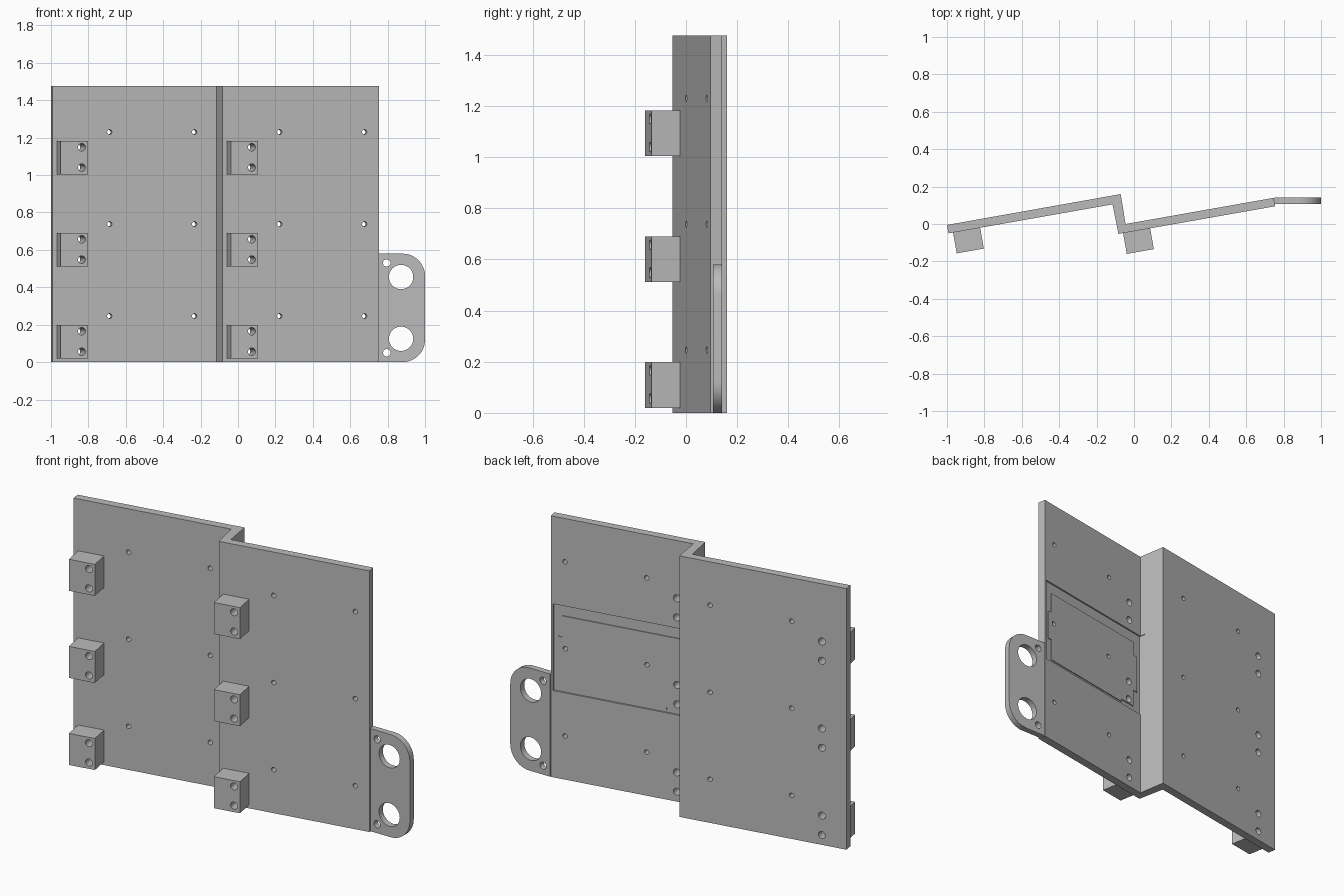
import bpy, bmesh, math
from mathutils import Vector, Matrix

cube = bpy.data.objects.get("Cube")
if cube:
    bpy.data.objects.remove(cube, do_unlink=True)

grey = bpy.data.materials.new("plain_grey")
grey.use_nodes = True
COLOUR = (0.5, 0.5, 0.5, 1)
grey.diffuse_color = COLOUR
grey.node_tree.nodes["Principled BSDF"].inputs["Base Color"].default_value = COLOUR

TILT = math.radians(10)
HEIGHT, THICK = 1.475, 0.0455
U = Vector((math.cos(TILT), math.sin(TILT), 0))
N = Vector((-math.sin(TILT), math.cos(TILT), 0))
Z = Vector((0, 0, 1))


def basis(origin, a, b, c):
    return Matrix.Translation(origin) @ Matrix((a, b, c)).transposed().to_4x4()


WORLD = Matrix.Identity(4)
UPRIGHT = basis((0, 0, 0), Vector((1, 0, 0)), Z, Vector((0, 1, 0)))
# Local frame of each tilted panel: along, up, backward
PANELS = {"right": basis((-0.992, -0.05, 0), U, Z, N),
          "left": basis((-0.083, -0.053, 0), U, Z, N)}


def add_prism(bm, outline, low, high, frame):
    """Extrude a closed outline from low to high in a frame."""
    ends = [[bm.verts.new(frame @ Vector((p, q, h))) for p, q in outline]
            for h in (low, high)]
    count = len(outline)
    bm.faces.new(ends[0])
    bm.faces.new(ends[1])
    for i in range(count):
        j = (i + 1) % count
        bm.faces.new((ends[0][i], ends[0][j], ends[1][j], ends[1][i]))


def finish(name, bm):
    bmesh.ops.recalc_face_normals(bm, faces=bm.faces)
    mesh = bpy.data.meshes.new(name)
    bm.to_mesh(mesh)
    bm.free()
    mesh.materials.append(grey)
    obj = bpy.data.objects.new(name, mesh)
    bpy.context.collection.objects.link(obj)
    return obj


def prism(name, outline, low, high, frame):
    bm = bmesh.new()
    add_prism(bm, outline, low, high, frame)
    return finish(name, bm)


def rect(a, b, c, d):
    return [(a, c), (b, c), (b, d), (a, d)]


def arc(x, y, r, start=0, end=360, steps=24):
    closed = end - start == 360
    return [(x + r * math.cos(t), y + r * math.sin(t)) for t in
            (math.radians(start + (end - start) * i / steps)
             for i in range(steps if closed else steps + 1))]


def cut(obj, cutter):
    mod = obj.modifiers.new("cut", "BOOLEAN")
    mod.operation, mod.solver, mod.object = "DIFFERENCE", "EXACT", cutter
    bpy.context.view_layer.objects.active = obj
    bpy.ops.object.modifier_apply(modifier=mod.name)


def smooth(obj):
    bpy.ops.object.select_all(action="DESELECT")
    obj.select_set(True)
    bpy.context.view_layer.objects.active = obj
    bpy.ops.object.shade_smooth_by_angle(angle=math.radians(30))


# Stepped main panel, one folded profile
profile = [(-0.992, -0.05), (-0.115, 0.105), (-0.083, -0.053), (0.755, 0.095),
           (0.747, 0.14), (-0.045, 0.0), (-0.071, 0.16), (-1.0, -0.005)]
panel = prism("stepped_panel", profile, 0, HEIGHT, WORLD)

# Shallow pocket in the back of the left panel
pocket = prism("pocket_cutter", rect(0.043, 0.838, 0.49, 0.98), 0.037, 0.08, PANELS["left"])
cut(panel, pocket)

# Cover plate with notched ends lying in the pocket
cover_shape = [(0.1, 0.52), (0.2, 0.52), (0.2, 0.505), (0.79, 0.505),
               (0.79, 0.63), (0.815, 0.63), (0.815, 0.8), (0.79, 0.8),
               (0.79, 0.92), (0.1, 0.92), (0.1, 0.84), (0.07, 0.84),
               (0.07, 0.62), (0.1, 0.62)]
cover = prism("pocket_cover", cover_shape, 0.037, 0.042, PANELS["left"])

# Mounting blocks in two columns of three
blocks = []
levels = [("lower", 0.02), ("middle", 0.512), ("upper", 1.004)]
for side, frame in PANELS.items():
    for level, z in levels:
        blocks.append(prism(f"{side}_{level}_block",
                            rect(0.025, 0.172, z, z + 0.178), -0.113, 0, frame))

# Bolt holes through panels and blocks
bm = bmesh.new()
for frame in PANELS.values():
    for _, z in levels:
        for dz in (0.036, 0.145):
            add_prism(bm, arc(0.139, z + dz, 0.02), -0.2, 0.1, frame)
        for along in (0.31, 0.771):
            add_prism(bm, arc(along, z + 0.226, 0.013), -0.05, 0.1, frame)
holes = finish("hole_cutter", bm)
for obj in [panel, cover] + blocks:
    cut(obj, holes)

# Side tab with rounded outer corners
X0, X1, TOP, R = 0.75, 1.0, 0.58, 0.12
tab_shape = ([(X0, 0)] + arc(X1 - R, R, R, -90, 0, 12)
             + arc(X1 - R, TOP - R, R, 0, 90, 12) + [(X0, TOP)])
tab = prism("side_tab", tab_shape, 0.106, 0.141, UPRIGHT)
bm = bmesh.new()
for z, small in ((0.125, 0.05), (0.455, 0.53)):
    add_prism(bm, arc(0.872, z, 0.065, steps=40), 0, 0.3, UPRIGHT)
    add_prism(bm, arc(0.795, small, 0.02), 0, 0.3, UPRIGHT)
tab_holes = finish("tab_hole_cutter", bm)
cut(tab, tab_holes)

for obj in [panel, cover, tab] + blocks:
    smooth(obj)
for obj in (pocket, holes, tab_holes):
    bpy.data.objects.remove(obj, do_unlink=True)
